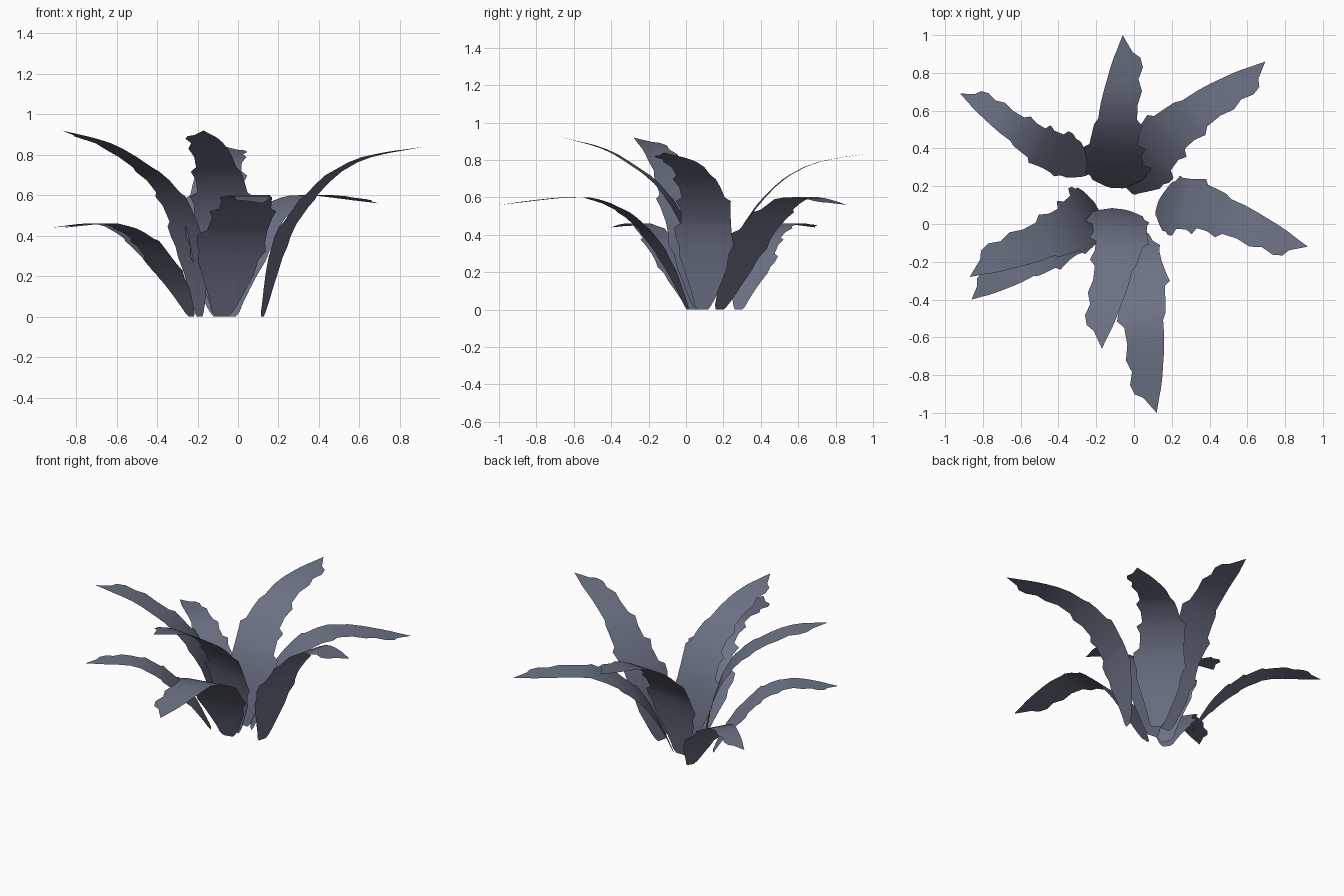
import bpy
from math import sin, pi
from mathutils import Vector
from mathutils.geometry import interpolate_bezier

if "Cube" in bpy.data.objects:
    bpy.data.objects.remove(bpy.data.objects["Cube"])

# Side profiles: (distance outward, height)
STEEP = [(0, 0), (.03, .25), (.10, .48), (.22, .66), (.36, .77), (.52, .86), (.74, .92)]
TALL = [(0, 0), (.05, .25), (.12, .45), (.24, .61), (.37, .72), (.53, .79), (.82, .84)]
ARCH = [(0, 0), (.10, .22), (.22, .40), (.36, .52), (.52, .59), (.68, .60), (1.04, .56)]
LOW = [(0, 0), (.10, .16), (.22, .29), (.34, .39), (.48, .45), (.60, .46), (.83, .44)]

# Ragged outline: (fraction of blade length, left half width, right half width)
OUTLINE = [(0, .03, .03), (.02, .05, .05), (.05, .07, .06), (.11, .10, .09), (.17, .13, .12),
           (.23, .14, .15), (.27, .17, .15), (.31, .16, .17), (.35, .16, .17), (.37, .16, .13),
           (.44, .17, .12), (.48, .18, .14), (.50, .15, .10), (.56, .14, .10), (.61, .13, .12),
           (.64, .11, .09), (.71, .10, .09), (.77, .085, .11), (.82, .07, .09), (.87, .055, .11),
           (.91, .04, .095), (.93, .03, .055), (1, 0, 0)]

slate = bpy.data.materials.new("slate")
slate.diffuse_color = (.15, .17, .235, 1)
slate.use_nodes = True
slate.node_tree.nodes["Principled BSDF"].inputs["Base Color"].default_value = slate.diffuse_color


def smooth_path(points):
    """Dense curve through the profile points."""
    p = [Vector((a, 0, b)) for a, b in points]
    p = [2 * p[0] - p[1]] + p + [2 * p[-1] - p[-2]]
    path = []
    for i in range(1, len(p) - 2):
        h1, h2 = p[i] + (p[i + 1] - p[i - 1]) / 6, p[i + 1] - (p[i + 2] - p[i]) / 6
        path += interpolate_bezier(p[i], h1, h2, p[i + 1], 9)[:-1]
    return path + [p[-2]]


def at_fraction(path, t):
    """Point a given fraction of the way along the path."""
    left = t * sum((b - a).length for a, b in zip(path, path[1:]))
    for a, b in zip(path, path[1:]):
        d = (b - a).length
        if left <= d:
            return a.lerp(b, left / d)
        left -= d
    return path[-1]


def leaf(name, profile, base, tip, width=1.0, bow=0.0):
    base, end = Vector((*base, 0)), Vector((*tip, 0))
    out = (end - base).normalized()
    side = Vector((-out.y, out.x, 0))
    stretch = (end - base).length / profile[-1][0]
    path = smooth_path(profile)
    verts, faces = [], []
    for t, lw, rw in OUTLINE:
        q = at_fraction(path, t)
        c = base + out * q.x * stretch + side * bow * sin(pi * t) + Vector((0, 0, q.z))
        verts += [c + side * lw * width, c - side * rw * width]
    verts.pop()                                    # blade ends in one point
    n = len(OUTLINE)
    for i in range(n - 2):
        faces.append((2 * i, 2 * i + 1, 2 * i + 3, 2 * i + 2))
    faces.append((2 * n - 4, 2 * n - 3, 2 * n - 2))
    mesh = bpy.data.meshes.new(name)
    mesh.from_pydata(verts, [], faces)
    mesh.shade_smooth()
    mesh.materials.append(slate)
    ob = bpy.data.objects.new(name, mesh)
    bpy.context.collection.objects.link(ob)


# Upright leaves
leaf("upright_leaf_back", TALL, (-.09, .19), (-.06, 1.0), 1.03)
leaf("upright_leaf_right", TALL, (.12, .09), (.92, -.12), .95, .04)
leaf("upright_leaf_left", STEEP, (-.19, .08), (-.87, -.28))
leaf("upright_leaf_front", STEEP, (-.08, .08), (-.17, -.66))

# Arching outer leaves
leaf("arching_leaf_front", ARCH, (-.08, .01), (.12, -1.0), 1.05, .015)
leaf("arching_leaf_back_right", ARCH, (-.03, .18), (.695, .86), .95, .05)
leaf("low_leaf_back_left", LOW, (-.23, .28), (-.92, .69), .72)
leaf("low_leaf_left", LOW, (-.23, .04), (-.86, -.40), .78)
